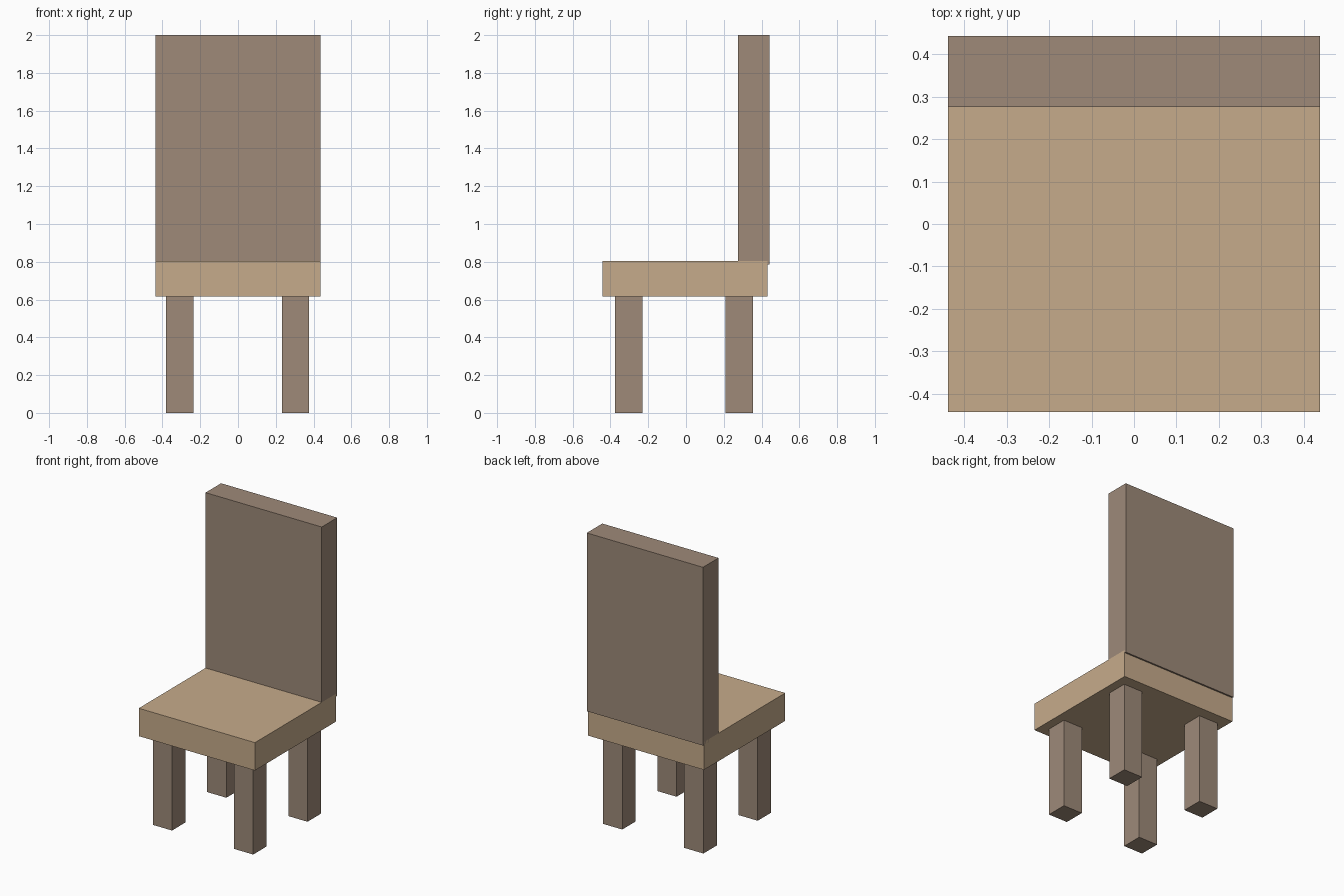
import bpy
import bmesh
from mathutils import Vector

if "Cube" in bpy.data.objects:
    bpy.data.objects.remove(bpy.data.objects["Cube"])


def material(name, color):
    mat = bpy.data.materials.new(name)
    mat.diffuse_color = (*color, 1.0)
    mat.use_nodes = True
    mat.node_tree.nodes["Principled BSDF"].inputs["Base Color"].default_value = mat.diffuse_color
    return mat


def box(name, low, high, mat):
    low, high = Vector(low), Vector(high)
    bm = bmesh.new()
    bmesh.ops.create_cube(bm, size=1.0)
    bmesh.ops.scale(bm, vec=high - low, verts=bm.verts)
    bmesh.ops.translate(bm, vec=(low + high) / 2, verts=bm.verts)
    mesh = bpy.data.meshes.new(name)
    bm.to_mesh(mesh)
    bm.free()
    mesh.materials.append(mat)
    obj = bpy.data.objects.new(name, mesh)
    bpy.context.collection.objects.link(obj)
    return obj


dark_wood = material("dark_wood", (0.342, 0.254, 0.191))
light_wood = material("light_wood", (0.565, 0.407, 0.258))

# Seat slab
box("seat", (-0.438, -0.443, 0.615), (0.438, 0.432, 0.805), light_wood)

# Backrest, sunk slightly into the seat and overhanging its rear edge
box("backrest", (-0.438, 0.276, 0.785), (0.438, 0.443, 2.0), dark_wood)

# Four square legs
leg = 0.145
for row, y in (("front", -0.375), ("rear", 0.21)):
    for side, x in (("left", -0.38), ("right", 0.232)):
        box(f"{row}_{side}_leg", (x, y, 0.0), (x + leg, y + leg, 0.62), dark_wood)
